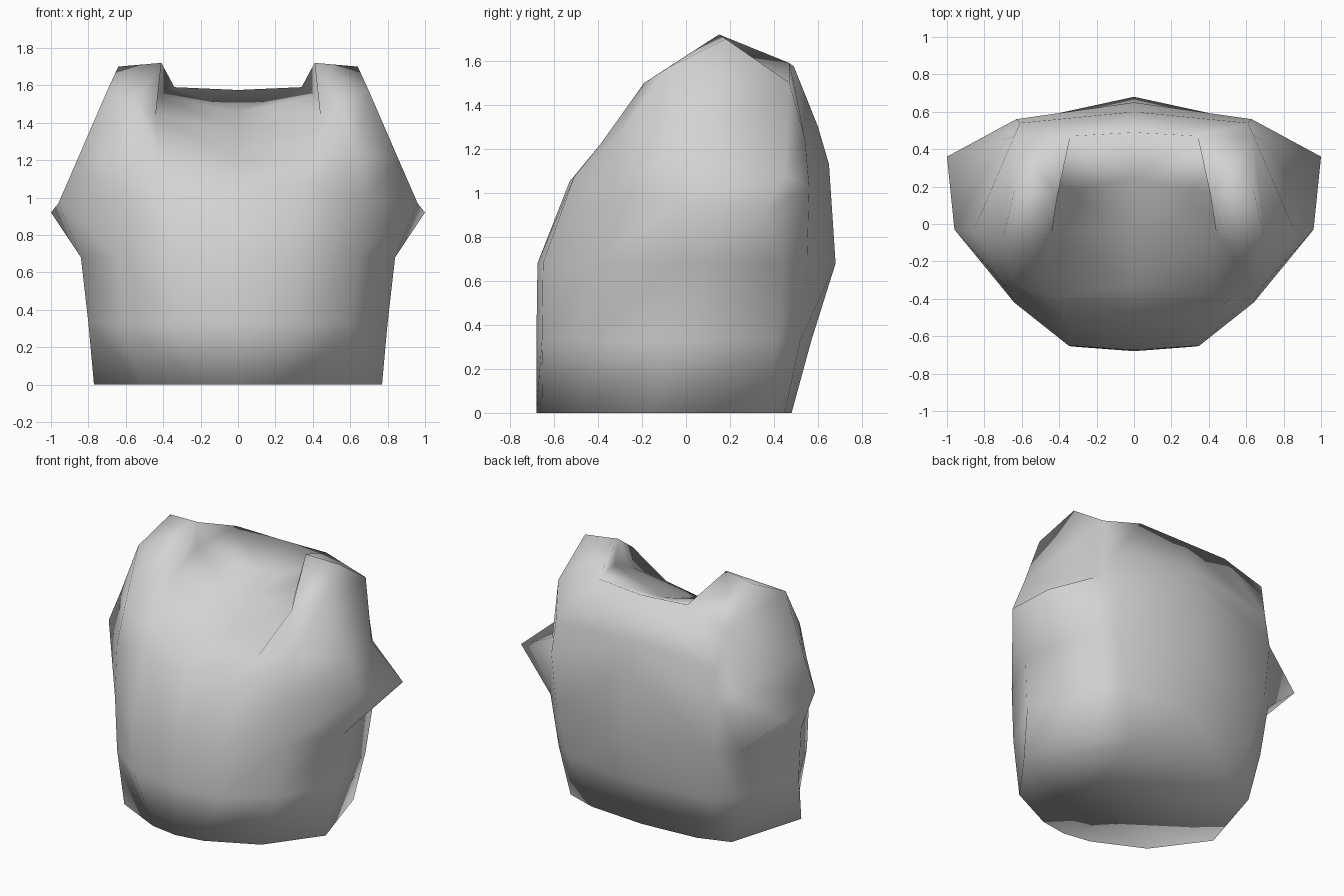
import bpy
import bmesh

# Remove the default cube
cube = bpy.data.objects.get("Cube")
if cube:
    bpy.data.objects.remove(cube, do_unlink=True)


def make_material(name, colour):
    material = bpy.data.materials.new(name)
    material.use_nodes = True
    material.diffuse_color = colour
    material.node_tree.nodes["Principled BSDF"].inputs["Base Color"].default_value = colour
    return material


def level_ring(mesh, height, outline):
    """Half outline at one height, from front centre round the side to back centre."""
    return [mesh.verts.new((x, y, height)) for x, y in outline]


def sloped_ring(mesh, points):
    """Half outline whose height varies along its length."""
    return [mesh.verts.new(point) for point in points]


def bridge(mesh, lower, upper):
    """Join two half outlines with quads."""
    for i in range(len(lower) - 1):
        mesh.faces.new((lower[i], lower[i + 1], upper[i + 1], upper[i]))


mesh = bmesh.new()

# Waist and belly
hem = level_ring(mesh, 0, [(0, -.68), (.19, -.65), (.52, -.49), (.77, -.15),
                           (.61, .38), (.4, .45), (0, .48)])
waist = level_ring(mesh, .33, [(0, -.68), (.33, -.655), (.61, -.44), (.8, -.08),
                               (.68, .41), (.52, .52), (0, .57)])
belly = level_ring(mesh, .68, [(0, -.675), (.35, -.65), (.64, -.42), (.84, -.05),
                               (.72, .44), (.6, .55), (0, .68)])

# Chest, with the pointed arm stub at the side
chest = sloped_ring(mesh, [(0, -.53, 1.05), (.36, -.51, 1.07), (.68, -.34, 1),
                           (.96, -.03, .97), (1, .36, .92), (.63, .56, 1.03), (0, .65, 1.13)])
armpit = sloped_ring(mesh, [(0, -.32, 1.2), (.42, -.39, 1.22), (.64, -.32, 1.24),
                            (.86, -.04, 1.2), (.7, .45, 1.08), (.61, .54, 1.25), (0, .6, 1.3)])

# Neckline and outer edge of the shoulder strap
neckline = sloped_ring(mesh, [(0, -.02, 1.365), (.44, -.05, 1.44), (.54, -.19, 1.5),
                              (.7, -.08, 1.57), (.64, .47, 1.5), (.34, .47, 1.59),
                              (0, .49, 1.575)])
rings = [hem, waist, belly, chest, armpit, neckline]
for lower, upper in zip(rings, rings[1:]):
    bridge(mesh, lower, upper)

# Shoulder strap top
front, inner, strap, outer, rear, nape, back = neckline
peak = mesh.verts.new((.41, .15, 1.72))
shoulder = mesh.verts.new((.64, .18, 1.7))
edge = [inner, strap, outer, shoulder, rear, nape]
for a, b in zip(edge, edge[1:]):
    mesh.faces.new((a, b, peak))
mesh.faces.new((outer, rear, shoulder))

# Shallow neck dish, tucked under the strap, and flat underside
dish = mesh.verts.new((0, .24, 1.46))
dish_side = mesh.verts.new((.43, .16, 1.54))
mesh.faces.new((front, inner, dish_side, dish))
mesh.faces.new((dish, dish_side, nape, back))
mesh.faces.new((inner, peak, dish_side))
mesh.faces.new((dish_side, peak, nape))
mesh.faces.new(list(reversed(hem)))

# Mirror to the other half and weld the centre seam
half = mesh.verts[:] + mesh.edges[:] + mesh.faces[:]
bmesh.ops.mirror(mesh, geom=half, axis='X', merge_dist=.001)
bmesh.ops.recalc_face_normals(mesh, faces=mesh.faces[:])
for face in mesh.faces:
    face.smooth = True

data = bpy.data.meshes.new("torso")
mesh.to_mesh(data)
mesh.free()
data.materials.append(make_material("plain grey", (.65, .65, .65, 1)))
torso = bpy.data.objects.new("torso", data)
bpy.context.scene.collection.objects.link(torso)
